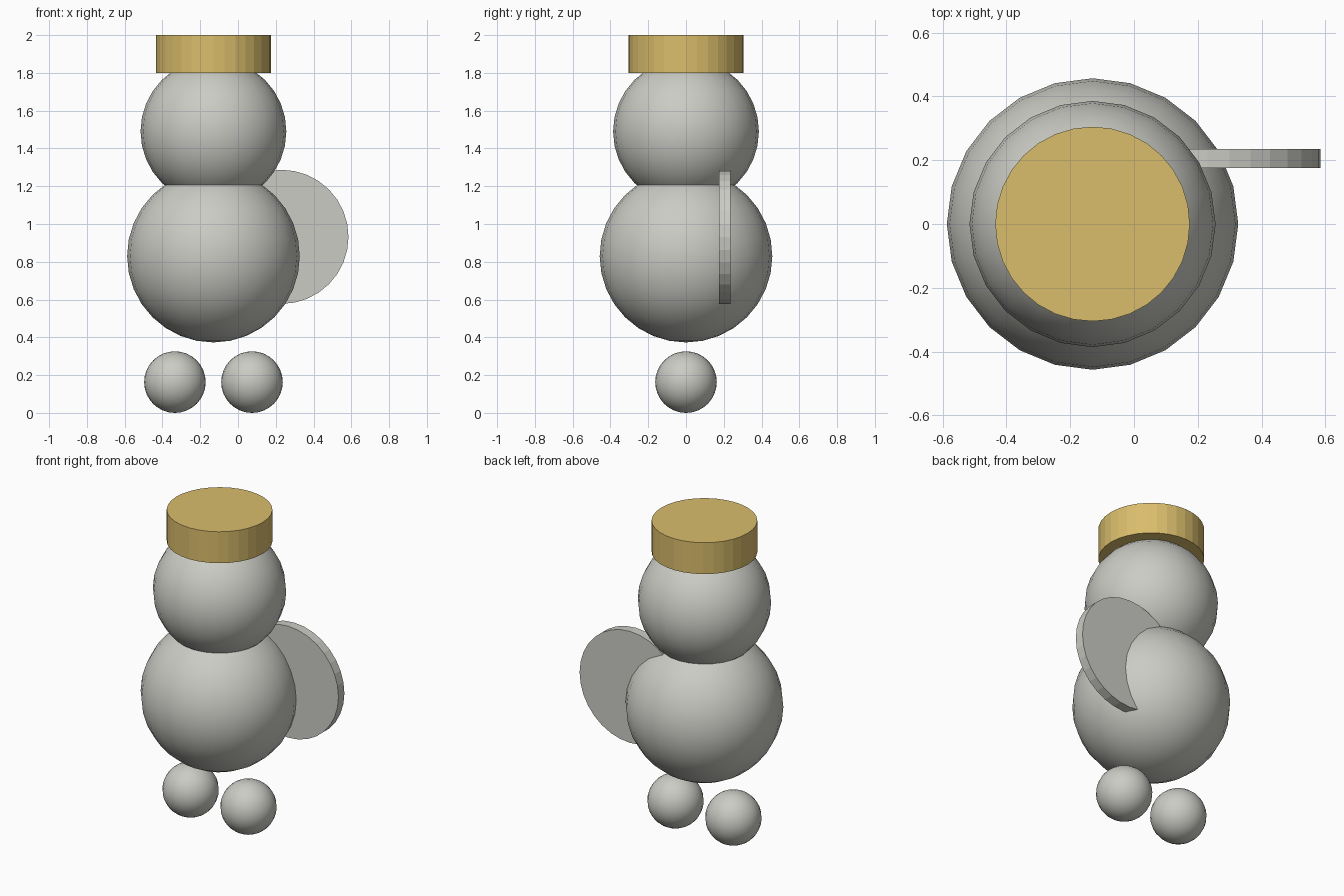
import bpy, math

if "Cube" in bpy.data.objects:
    bpy.data.objects.remove(bpy.data.objects["Cube"])

CX = -0.13  # body axis


def material(name, rgb):
    m = bpy.data.materials.new(name)
    m.diffuse_color = (*rgb, 1)
    m.use_nodes = True
    m.node_tree.nodes["Principled BSDF"].inputs["Base Color"].default_value = m.diffuse_color
    return m


grey = material("light grey", (0.60, 0.60, 0.56))
gold = material("gold", (0.70, 0.51, 0.15))


def ball(name, x, z, r):
    bpy.ops.mesh.primitive_uv_sphere_add(segments=24, ring_count=16, radius=r, location=(x, 0, z))
    o = bpy.context.object
    o.name = name
    o.data.materials.append(grey)
    bpy.ops.object.shade_smooth()


def disc(name, loc, r, depth, mat, rot=(0, 0, 0)):
    bpy.ops.mesh.primitive_cylinder_add(vertices=32, radius=r, depth=depth, location=loc, rotation=rot)
    o = bpy.context.object
    o.name = name
    o.data.materials.append(mat)


# Body and head
ball("body", CX, 0.83, 0.457)
ball("head", CX, 1.49, 0.386)

# Feet
for side, s in (("left", -1), ("right", 1)):
    ball(side + "_foot", CX + s * 0.204, 0.163, 0.163)

# Flat hat
disc("hat", (CX, 0, 1.90), 0.305, 0.20, gold)

# Round flat tail, standing upright behind the body's side
disc("tail", (0.23, 0.205, 0.932), 0.355, 0.06, grey, (math.pi / 2, 0, 0))
